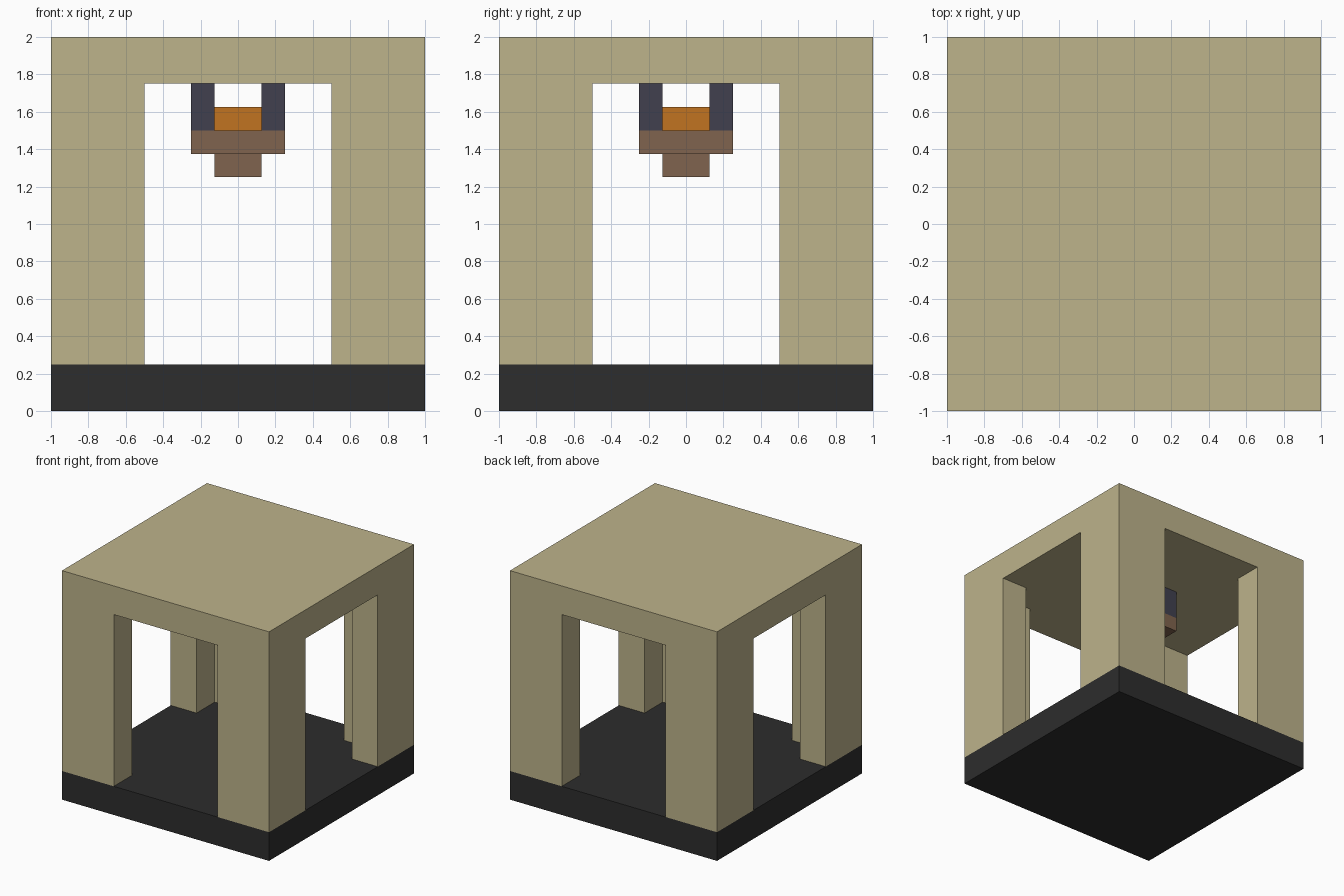
import bpy
import bmesh

cube = bpy.data.objects.get("Cube")
if cube:
    bpy.data.objects.remove(cube, do_unlink=True)


def srgb(r, g, b):
    """Convert 0-255 display values to a linear colour."""
    def lin(c):
        c /= 255
        return c / 12.92 if c <= 0.04045 else ((c + 0.055) / 1.055) ** 2.4
    return (lin(r), lin(g), lin(b), 1)


def material(name, colour):
    mat = bpy.data.materials.new(name)
    mat.use_nodes = True
    mat.diffuse_color = colour
    bsdf = next(n for n in mat.node_tree.nodes if n.type == "BSDF_PRINCIPLED")
    bsdf.inputs["Base Color"].default_value = colour
    return mat


sandstone = material("sandstone", srgb(189, 179, 139))
charcoal = material("charcoal", srgb(45, 45, 45))
slate = material("slate", srgb(65, 64, 79))
brown = material("brown", srgb(128, 100, 78))
orange = material("orange", srgb(193, 116, 33))


def prism(name, outline, bottom, top, mat, mirrored=False):
    """Extrude an outline in x and y upwards, optionally mirrored to all corners."""
    bm = bmesh.new()
    face = bm.faces.new([bm.verts.new((x, y, bottom)) for x, y in outline])
    result = bmesh.ops.extrude_face_region(bm, geom=[face], use_keep_orig=True)
    raised = [g for g in result["geom"] if isinstance(g, bmesh.types.BMVert)]
    bmesh.ops.translate(bm, verts=raised, vec=(0, 0, top - bottom))
    bmesh.ops.recalc_face_normals(bm, faces=bm.faces)
    mesh = bpy.data.meshes.new(name)
    bm.to_mesh(mesh)
    bm.free()
    mesh.materials.append(mat)
    obj = bpy.data.objects.new(name, mesh)
    bpy.context.collection.objects.link(obj)
    if mirrored:
        mod = obj.modifiers.new("Four corners", "MIRROR")
        mod.use_axis = (True, True, False)
        mod.use_mirror_merge = False
    return obj


def rect(low, high):
    return [(low, low), (high, low), (high, high), (low, high)]


# Floor slab and roof slab
prism("base", rect(-1, 1), 0, 0.25, charcoal)
prism("roof", rect(-1, 1), 1.75, 2, sandstone)

# Corner legs, L-shaped in plan
leg = [(1, 1), (0.5, 1), (0.5, 0.75), (0.75, 0.75), (0.75, 0.5), (1, 0.5)]
prism("corner_legs", leg, 0.25, 1.75, sandstone, mirrored=True)

# Hanging lamp under the roof
prism("lamp_hangers", rect(0.125, 0.25), 1.5, 1.75, slate, mirrored=True)
prism("lamp_glow", rect(-0.125, 0.125), 1.5, 1.625, orange)
prism("lamp_tray", rect(-0.25, 0.25), 1.375, 1.5, brown)
prism("lamp_foot", rect(-0.125, 0.125), 1.25, 1.375, brown)
